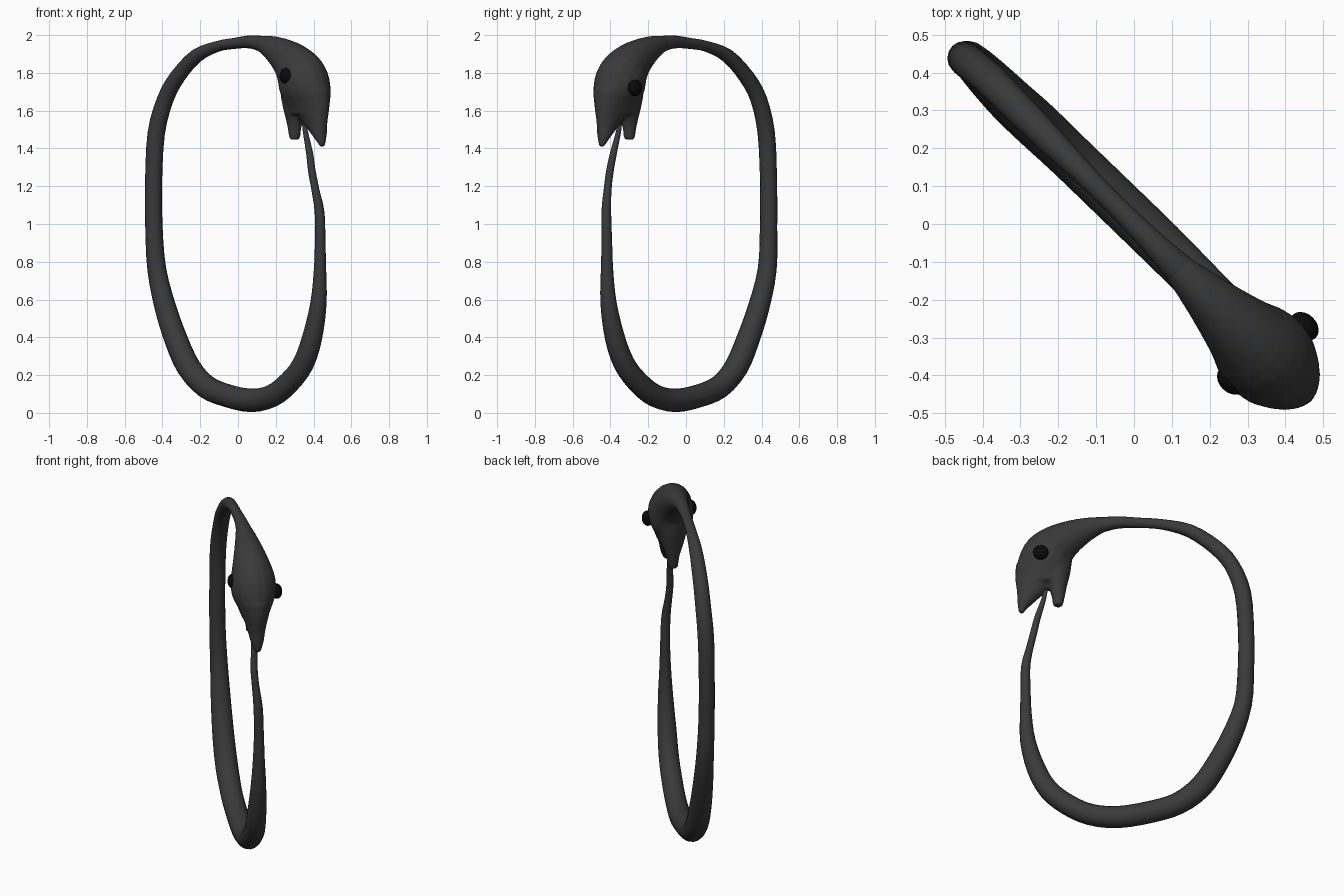
import bpy, bmesh, math
from mathutils import Vector

if "Cube" in bpy.data.objects:
    bpy.data.objects.remove(bpy.data.objects["Cube"])

# The ring lies in an upright plane on the x = -y diagonal
U = Vector((1, -1, 0)).normalized()
N = Vector((1, 1, 0)).normalized()
Z = Vector((0, 0, 1))


def material(name, colour):
    m = bpy.data.materials.new(name)
    m.diffuse_color = (*colour, 1)
    m.use_nodes = True
    m.node_tree.nodes["Principled BSDF"].inputs["Base Color"].default_value = m.diffuse_color
    return m


SKIN = material("dark grey skin", (0.042, 0.042, 0.042))
BLACK = material("black eye", (0.003, 0.003, 0.003))


def refine(pts, steps):
    """Catmull-Rom through stations of (x, z, in-plane radius, sideways radius, y shift)."""
    p = [Vector(q) for q in pts]
    p = [p[0] * 2 - p[1]] + p + [p[-1] * 2 - p[-2]]
    out = []
    for i in range(1, len(p) - 2):
        a, b, c, d = p[i - 1:i + 3]
        for k in range(steps):
            t = k / steps
            out.append(0.5 * (2 * b + (c - a) * t + (2 * a - 5 * b + 4 * c - d) * t * t
                              + (3 * b - a - 3 * c + d) * t ** 3))
    return out + [p[-2]]


def loft(bm, pts, steps=3, sides=16):
    st = refine([(*q, 0)[:5] for q in pts], steps)
    rings = []
    for i, (s, z, a, b, shift) in enumerate(st):
        p, q = st[max(i - 1, 0)], st[min(i + 1, len(st) - 1)]
        t = (U * (q[0] - p[0]) * math.sqrt(2) + Z * (q[1] - p[1])).normalized()
        side = N.cross(t)
        c = Vector((s, shift - s, z))
        rings.append([bm.verts.new(c + side * a * math.cos(w) + N * b * math.sin(w))
                      for w in (2 * math.pi * k / sides for k in range(sides))])
    for r0, r1 in zip(rings, rings[1:]):
        for k in range(sides):
            j = (k + 1) % sides
            bm.faces.new((r0[k], r0[j], r1[j], r1[k]))
    bm.faces.new(rings[0][::-1])
    bm.faces.new(rings[-1])


def make(name, bm, mat):
    bmesh.ops.recalc_face_normals(bm, faces=bm.faces)
    for f in bm.faces:
        f.smooth = True
    me = bpy.data.meshes.new(name)
    bm.to_mesh(me)
    bm.free()
    me.materials.append(mat)
    ob = bpy.data.objects.new(name, me)
    bpy.context.collection.objects.link(ob)
    return ob


# Body: from the tail tip in the mouth, down, around and up to the neck
body = [(.345, 1.60, .010, 0), (.355, 1.50, .013, 0), (.378, 1.38, .018, -.005),
        (.391, 1.28, .020, -.012), (.41, 1.18, .021, -.005), (.432, 1.06, .026, .01),
        (.435, .90, .028, .016), (.434, .75, .033, .016), (.426, .58, .043, .016),
        (.393, .40, .053, .016), (.345, .26, .057, .018), (.27, .16, .059, .018),
        (.18, .09, .060, .018), (.07, .066, .062, .018), (-.06, .092, .062, .014),
        (-.17, .14, .062, .01), (-.26, .24, .064, .005), (-.325, .38, .062, 0),
        (-.385, .56, .057, 0), (-.43, .76, .050, 0), (-.445, .98, .046, -.008),
        (-.447, 1.22, .045, -.01), (-.433, 1.48, .046, -.008), (-.385, 1.66, .044, 0),
        (-.32, 1.78, .042, 0), (-.22, 1.89, .037, 0), (-.11, 1.94, .029, 0),
        (-.02, 1.956, .029, 0), (.06, 1.964, .034, 0), (.13, 1.952, .043, 0),
        (.20, 1.92, .050, 0)]
bm = bmesh.new()
loft(bm, [(x, z, r, r, y) for x, z, r, y in body])
make("body_and_tail", bm, SKIN)

# Head: skull plus two open jaws, fused together
bm = bmesh.new()
loft(bm, [(.05, 1.963, .022, .022), (.13, 1.953, .046, .046), (.21, 1.915, .078, .072),
          (.285, 1.855, .112, .102), (.335, 1.785, .140, .126), (.358, 1.71, .146, .122),
          (.366, 1.64, .142, .092), (.367, 1.58, .128, .07)])
loft(bm, [(.385, 1.68, .12, .10), (.403, 1.59, .097, .068), (.421, 1.52, .062, .048),
          (.436, 1.465, .035, .036), (.447, 1.41, .012, .016)])
loft(bm, [(.325, 1.76, .125, .10), (.309, 1.66, .086, .08), (.302, 1.58, .056, .058),
          (.299, 1.52, .040, .038), (.300, 1.447, .027, .029)])
head = make("head", bm, SKIN)
rm = head.modifiers.new("fuse", 'REMESH')
rm.mode = 'VOXEL'
rm.voxel_size = 0.01
rm.use_smooth_shade = True
sm = head.modifiers.new("soften", 'SMOOTH')
sm.iterations = 4

# Eyes: flattened beads on both sides of the head
for name, pos in (("left_eye", (.257, -.413, 1.783)), ("right_eye", (.45, -.27, 1.72))):
    bm = bmesh.new()
    bmesh.ops.create_icosphere(bm, subdivisions=3, radius=1)
    for v in bm.verts:
        x, y, z = v.co
        v.co = Vector(pos) + U * x * .043 + N * y * .032 + Z * z * .043
    make(name, bm, BLACK)
